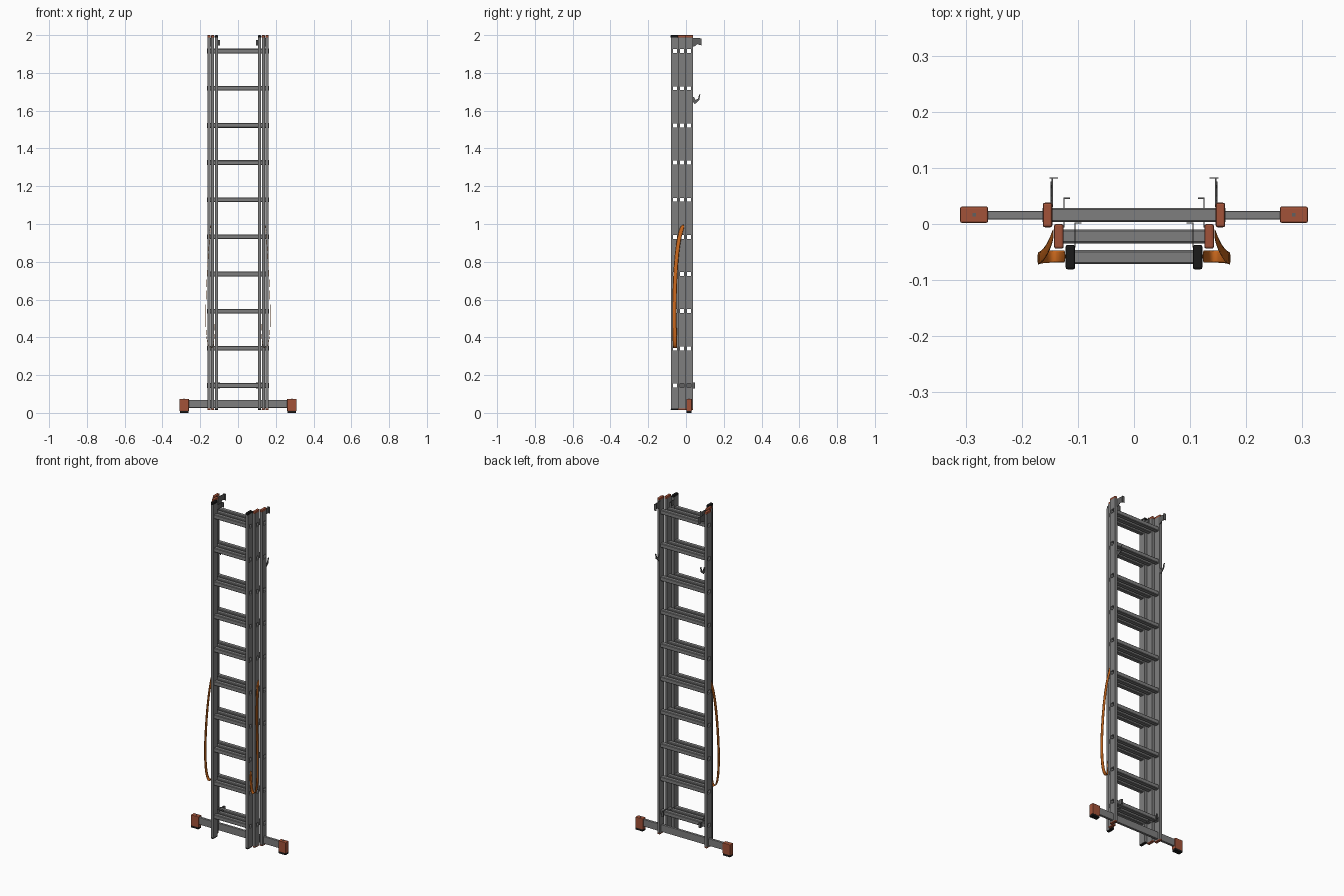
import bpy, bmesh
from mathutils import Vector

cube = bpy.data.objects.get("Cube")
if cube:
    bpy.data.objects.remove(cube, do_unlink=True)


def material(name, rgb):
    m = bpy.data.materials.new(name)
    m.use_nodes = True
    m.diffuse_color = (*rgb, 1)
    m.node_tree.nodes["Principled BSDF"].inputs["Base Color"].default_value = (*rgb, 1)
    return m


ALU = material("aluminium", (0.21, 0.21, 0.21))
STEEL = material("dark_steel", (0.12, 0.12, 0.12))
RED = material("red_brown_plastic", (0.36, 0.085, 0.04))
BLACK = material("black_rubber", (0.01, 0.01, 0.01))
ORANGE = material("orange_webbing", (0.6, 0.14, 0.012))


def finish(name, bm, mat):
    bmesh.ops.recalc_face_normals(bm, faces=bm.faces)
    me = bpy.data.meshes.new(name)
    bm.to_mesh(me)
    bm.free()
    me.materials.append(mat)
    ob = bpy.data.objects.new(name, me)
    bpy.context.collection.objects.link(ob)
    return ob


def box(name, lo, hi, mat, bevel=0):
    bm = bmesh.new()
    bmesh.ops.create_cube(bm, size=1)
    lo, hi = Vector(lo), Vector(hi)
    for v in bm.verts:
        v.co = (lo + hi) / 2 + v.co * (hi - lo)
    if bevel:
        bmesh.ops.bevel(bm, geom=bm.edges[:], offset=bevel, segments=2,
                        profile=0.5, affect='EDGES')
    return finish(name, bm, mat)


def sided_box(name, s, x0, x1, y, z, mat, bevel=0):
    # Box on one side of the ladder, mirrored by s
    a, b = sorted((s * x0, s * x1))
    return box(name, (a, y[0], z[0]), (b, y[1], z[1]), mat, bevel)


def extrude_x(bm, dx):
    r = bmesh.ops.extrude_face_region(bm, geom=bm.faces[:])
    moved = [g for g in r["geom"] if isinstance(g, bmesh.types.BMVert)]
    bmesh.ops.translate(bm, vec=(dx, 0, 0), verts=moved)


def plate(name, outline, x, dx, mat):
    # Flat plate cut from a side outline
    bm = bmesh.new()
    bm.faces.new([bm.verts.new((x, y, z)) for y, z in outline])
    extrude_x(bm, dx)
    return finish(name, bm, mat)


RUNGS = [0.145 + 0.1967 * i for i in range(10)]
HOLE = 0.0105      # half opening of a rung
WALL = 0.0125      # half outside of a rung
RAIL_T = 0.016
RAIL_H = 0.0205
BOTTOM, TOP = 0.022, 1.988


def rail(name, x, yc, mat):
    # Stile with a square opening at every rung
    ys = [yc - RAIL_H, yc - HOLE, yc + HOLE, yc + RAIL_H]
    zs = [BOTTOM] + [z + d for z in RUNGS for d in (-HOLE, HOLE)] + [TOP]
    bm = bmesh.new()
    grid = [[bm.verts.new((x - RAIL_T / 2, y, z)) for y in ys] for z in zs]
    for j in range(len(zs) - 1):
        for i in range(3):
            if i == 1 and j % 2 == 1:
                continue
            bm.faces.new((grid[j][i], grid[j][i + 1], grid[j + 1][i + 1], grid[j + 1][i]))
    extrude_x(bm, RAIL_T)
    return finish(name, bm, mat)


def rung(name, half, yc, zc):
    # Open square tube with chamfered outer corners
    c = WALL - 0.003
    outer = [(c, WALL), (WALL, c), (WALL, -c), (c, -WALL),
             (-c, -WALL), (-WALL, -c), (-WALL, c), (-c, WALL)]
    inner = [(HOLE if y > 0 else -HOLE, HOLE if z > 0 else -HOLE) for y, z in outer]
    inner = [(y * 0.98, z * 0.98) if abs(o[0]) < WALL else (y, z * 0.98)
             for (y, z), o in zip(inner, outer)]
    bm = bmesh.new()
    loops = []
    for ring, x in ((outer, -half), (outer, half), (inner, half), (inner, -half)):
        loops.append([bm.verts.new((x, yc + y, zc + z)) for y, z in ring])
    for k in range(4):
        a, b = loops[k], loops[(k + 1) % 4]
        for i in range(8):
            j = (i + 1) % 8
            bm.faces.new((a[i], a[j], b[j], b[i]))
    return finish(name, bm, ALU)


# Three nested ladder sections
SECTIONS = [("back", 0.154, 0.016, RED), ("middle", 0.134, -0.022, RED),
            ("front", 0.1135, -0.059, BLACK)]
for label, x, yc, cap in SECTIONS:
    for z in RUNGS:
        rung(label + "_rung", x + RAIL_T / 2 + 0.0008, yc, z)
    for s, side in ((1, "left"), (-1, "right")):
        rail(f"{label}_rail_{side}", s * x, yc, ALU)
        for end, z in (("top", (TOP - 0.003, 2.0)), ("bottom", (0.015, BOTTOM + 0.003))):
            sided_box(f"{label}_{end}_cap_{side}", s, x - 0.0085, x + 0.0085,
                      (yc - 0.022, yc + 0.022), z, cap, 0.004)

# Stabiliser bar with end feet
box("stabiliser_bar", (-0.27, 0.008, 0.027), (0.27, 0.023, 0.069), ALU, 0.002)

STRAP = [(0.143, -0.014, 1.0), (0.147, -0.028, 0.96), (0.153, -0.042, 0.9),
         (0.161, -0.055, 0.78), (0.169, -0.061, 0.62), (0.172, -0.062, 0.5),
         (0.168, -0.06, 0.4), (0.158, -0.058, 0.353), (0.143, -0.058, 0.341),
         (0.13, -0.058, 0.352), (0.125, -0.058, 0.4), (0.1225, -0.058, 0.48)]
J_HOOK = [(0.034, 1.672), (0.034, 1.652), (0.046, 1.634), (0.058, 1.645), (0.07, 1.655),
          (0.076, 1.685), (0.069, 1.685), (0.064, 1.663), (0.05, 1.657), (0.042, 1.672)]
TOP_HOOK = [(0.03, 1.985), (0.03, 1.94), (0.045, 1.94), (0.06, 1.952),
            (0.083, 1.945), (0.083, 1.983)]

for s, side in ((1, "left"), (-1, "right")):
    sided_box("foot_" + side, s, 0.26, 0.31, (0.002, 0.031), (0.01, 0.074), RED, 0.003)
    sided_box("foot_sole_" + side, s, 0.262, 0.308, (0.003, 0.03), (0, 0.012), BLACK)
    sided_box("foot_screw_" + side, s, 0.282, 0.288, (0.0135, 0.0195), (0.07, 0.0755), STEEL)

    # Hooks and guide brackets
    plate("top_hook_" + side, TOP_HOOK, s * 0.147, -s * 0.003, STEEL)
    sided_box("top_hook_lip_" + side, s, 0.135, 0.151, (0.081, 0.083), (1.945, 1.983), STEEL)
    plate("catch_hook_" + side, J_HOOK, s * 0.149, -s * 0.004, STEEL)
    for label, x, y0, y1, z in (("middle", 0.126, -0.006, 0.047, 0.145),
                                ("front", 0.106, -0.042, 0.003, 0.145),
                                ("front_upper", 0.106, -0.042, 0.003, 1.96)):
        zr = (z - 0.015, z + 0.015)
        sided_box(f"{label}_guide_{side}", s, x - 0.002, x, (y0, y1), zr, STEEL)
        sided_box(f"{label}_guide_lip_{side}", s, x - 0.012, x, (y1 - 0.002, y1), zr, STEEL)

    # Hanging safety strap, a smoothed ribbon
    bm = bmesh.new()
    rows = [[bm.verts.new((s * x, y + w, z)) for w in (-0.012, 0.012)] for x, y, z in STRAP]
    for a, b in zip(rows, rows[1:]):
        bm.faces.new((a[0], a[1], b[1], b[0]))
    strap = finish("safety_strap_" + side, bm, ORANGE)
    for p in strap.data.polygons:
        p.use_smooth = True
    solid = strap.modifiers.new("thickness", 'SOLIDIFY')
    solid.thickness = 0.002
    solid.offset = 0
    sub = strap.modifiers.new("smooth", 'SUBSURF')
    sub.levels = sub.render_levels = 1
